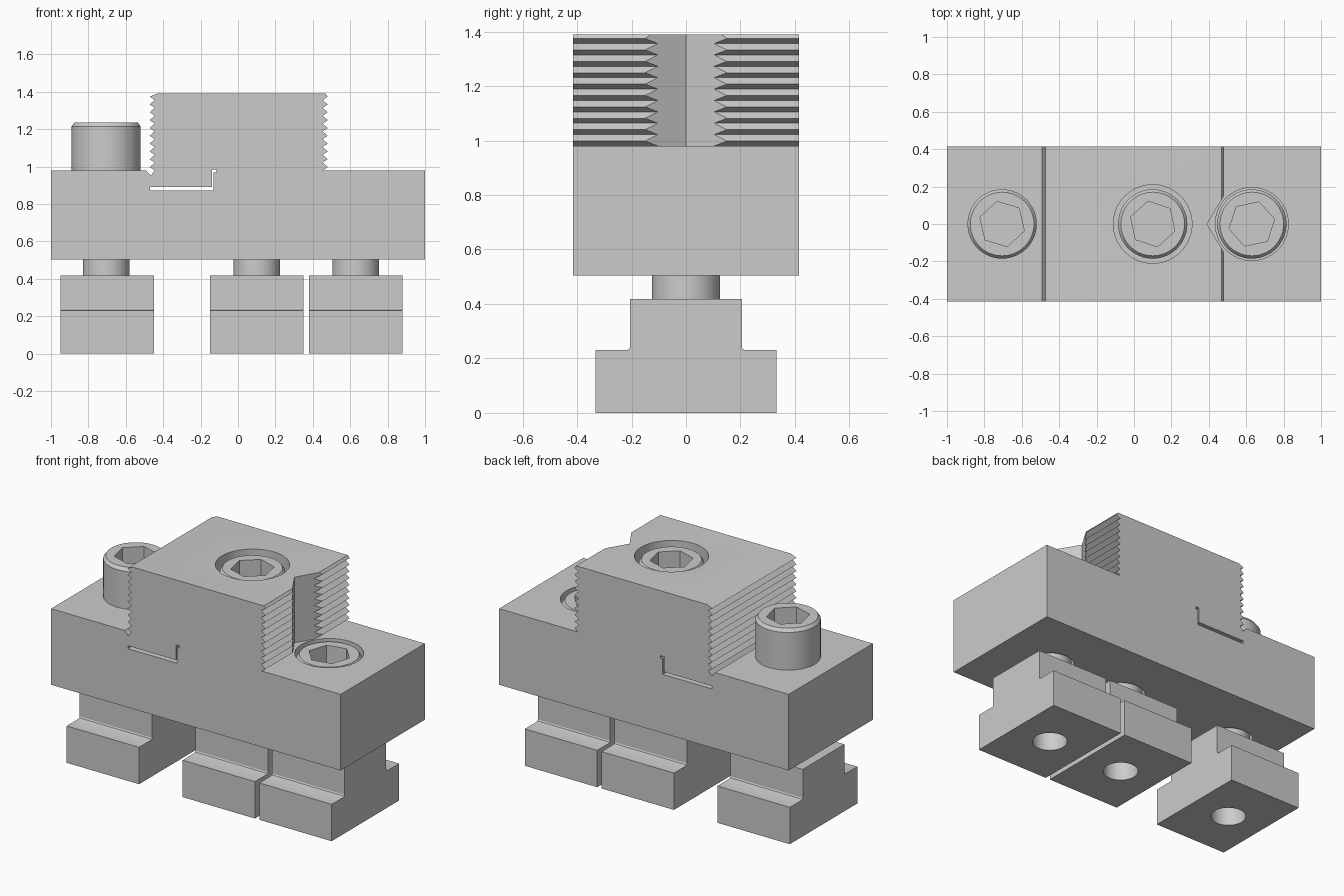
import bpy, bmesh, math

if "Cube" in bpy.data.objects:
    bpy.data.objects.remove(bpy.data.objects["Cube"], do_unlink=True)

steel = bpy.data.materials.new("steel_grey")
steel.use_nodes = True
grey = (0.6, 0.6, 0.6, 1)
steel.diffuse_color = grey
steel.node_tree.nodes["Principled BSDF"].inputs["Base Color"].default_value = grey


def finish(name, bm):
    bmesh.ops.recalc_face_normals(bm, faces=bm.faces)
    mesh = bpy.data.meshes.new(name)
    bm.to_mesh(mesh)
    bm.free()
    mesh.materials.append(steel)
    ob = bpy.data.objects.new(name, mesh)
    bpy.context.collection.objects.link(ob)
    return ob


def prism(name, profile, length, place):
    """Extrude a closed outline; place(u, v, w) maps it into space."""
    bm = bmesh.new()
    ends = [[bm.verts.new(place(u, v, w)) for u, v in profile]
            for w in (-length / 2, length / 2)]
    for ring in ends:
        bm.faces.new(ring)
    n = len(profile)
    for i in range(n):
        j = (i + 1) % n
        bm.faces.new((ends[0][i], ends[0][j], ends[1][j], ends[1][i]))
    return finish(name, bm)


def lathe(name, profile, x, sides=64, turn=0):
    """Revolve (radius, z) points about a vertical axis at x."""
    bm = bmesh.new()
    rings = []
    for r, z in profile:
        angles = [math.radians(turn) + math.tau * k / sides for k in range(sides)]
        rings.append([bm.verts.new((x + r * math.cos(a), r * math.sin(a), z))
                      for a in angles])
    bm.faces.new(rings[0])
    bm.faces.new(rings[-1])
    for a, b in zip(rings, rings[1:]):
        for k in range(sides):
            m = (k + 1) % sides
            bm.faces.new((a[k], a[m], b[m], b[k]))
    return finish(name, bm)


def cut(ob, cutter):
    cutter.hide_render = True
    mod = ob.modifiers.new("cut", 'BOOLEAN')
    mod.operation = 'DIFFERENCE'
    mod.solver = 'EXACT'
    mod.object = cutter
    bpy.context.view_layer.objects.active = ob
    bpy.ops.object.modifier_apply(modifier=mod.name)
    bpy.data.objects.remove(cutter, do_unlink=True)


def along_y(u, v, w):
    return (u, w, v)


def along_x_at(x):
    return lambda u, v, w: (x + w, u, v)


BASE, DECK, TOP = 0.505, 0.98, 1.39
TEETH, PITCH = 10, 0.0418

# Clamp body with serrated jaw faces
outline = [(-1, BASE), (1, BASE), (1, DECK)]
for i in range(TEETH):
    z = DECK + i * PITCH
    outline += [(0.452, z), (0.48, z + 0.018)]
outline += [(0.468, TOP), (-0.435, TOP)]
for i in reversed(range(TEETH)):
    z = DECK + i * PITCH
    outline += [(-0.472, z + 0.018), (-0.445, z)]
outline += [(-0.467, 0.952), (-0.492, DECK), (-1, DECK)]
body = prism("clamp_body", outline, 0.83, along_y)

# Relief slot and locating notch
slot = [(-0.47, 0.872), (-0.13, 0.872), (-0.13, 0.97), (-0.115, 0.97),
        (-0.115, 0.985), (-0.138, 0.985), (-0.138, 0.89), (-0.47, 0.89)]
cut(body, prism("slot_cutter", slot, 1, along_y))
notch = [(0.39, 0), (0.51, -0.2), (0.51, 0.2)]
cut(body, prism("notch_cutter", notch, 0.5,
                lambda u, v, w: (u, v, DECK + 0.25 + w)))

# For each station: x, head top, counterbore radius, socket turn
stations = {
    "right": (-0.705, 1.235, None, 43),
    "middle": (0.1, 1.37, 0.21, 42),
    "left": (0.63, 0.972, 0.195, 12),
}
nut = [(-0.333, 0), (0.333, 0), (0.333, 0.23), (0.217, 0.23), (0.209, 0.233),
       (0.205, 0.241), (0.205, 0.418)]
nut += [(-u, v) for u, v in reversed(nut[2:])]

for side, (x, top, bore, turn) in stations.items():
    seat = top - 0.255
    # Clearance hole with optional counterbore
    hole = [(0.14, 0.4), (0.14, 1.5)]
    if bore:
        hole = [(0.14, 0.4), (0.14, seat), (bore, seat), (bore, 1.5)]
    cut(body, lathe("hole_cutter", hole, x))

    # Socket head screw
    screw = lathe(side + "_screw", [(0.125, 0.2), (0.125, seat), (0.185, seat),
                                    (0.185, top - 0.02), (0.17, top)], x)
    cut(screw, lathe("socket_cutter", [(0.124, top - 0.12), (0.124, top + 0.1)],
                     x, 6, turn))

    # T-slot nut with a threaded hole
    block = prism(side + "_slot_nut", nut, 0.5, along_x_at(x if bore else -0.7))
    cut(block, lathe("thread_cutter", [(0.1, -0.1), (0.1, 0.6)], x))

# Smooth the round walls, keep machined edges crisp
parts = [body] + [bpy.data.objects[s + p] for s in stations
                  for p in ("_screw", "_slot_nut")]
bpy.ops.object.select_all(action='DESELECT')
for ob in parts:
    ob.select_set(True)
bpy.context.view_layer.objects.active = body
bpy.ops.object.shade_smooth_by_angle(angle=math.radians(25))
